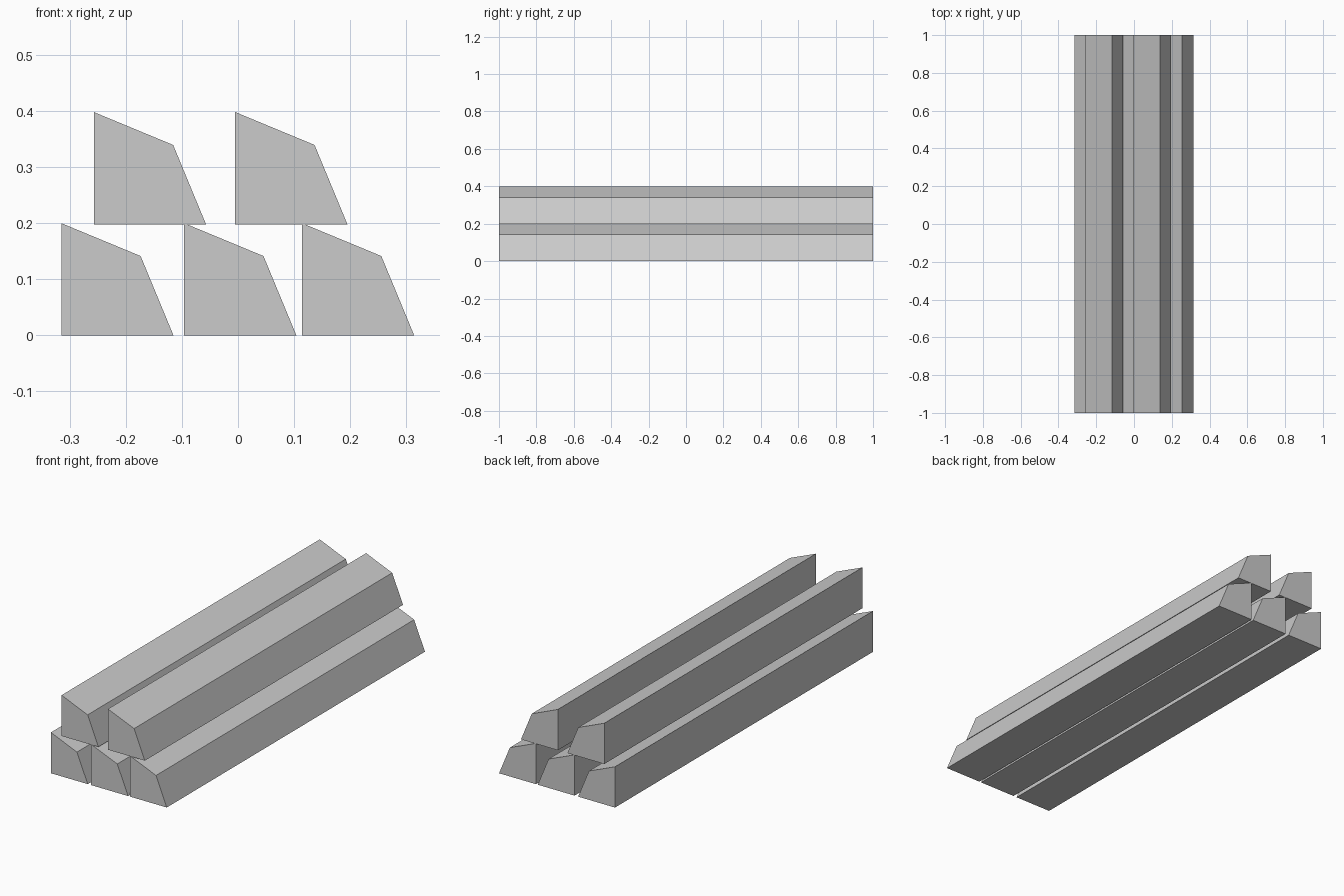
import bpy, bmesh
from math import cos, sin, pi

if "Cube" in bpy.data.objects:
    bpy.data.objects.remove(bpy.data.objects["Cube"])

R, HALF = 0.2, 1.0

def split_log(name, x, z):
    # quarter-round wedge profile, extruded along y
    profile = [(0, 0)] + [(R * cos(i * pi / 4), R * sin(i * pi / 4)) for i in range(3)]
    bm = bmesh.new()
    face = bm.faces.new([bm.verts.new((px, -HALF, pz)) for px, pz in profile])
    ext = bmesh.ops.extrude_face_region(bm, geom=[face])
    verts = [v for v in ext["geom"] if isinstance(v, bmesh.types.BMVert)]
    bmesh.ops.translate(bm, verts=verts, vec=(0, 2 * HALF, 0))
    bmesh.ops.recalc_face_normals(bm, faces=bm.faces)
    mesh = bpy.data.meshes.new(name)
    bm.to_mesh(mesh)
    bm.free()
    obj = bpy.data.objects.new(name, mesh)
    obj.location = (x, 0, z)
    bpy.context.collection.objects.link(obj)

# bottom row of three logs
for i, x in enumerate((-0.315, -0.096, 0.114)):
    split_log(f"bottom_log_{i + 1}", x, 0)

# top row of two logs
for i, x in enumerate((-0.257, -0.005)):
    split_log(f"top_log_{i + 1}", x, 0.198)
